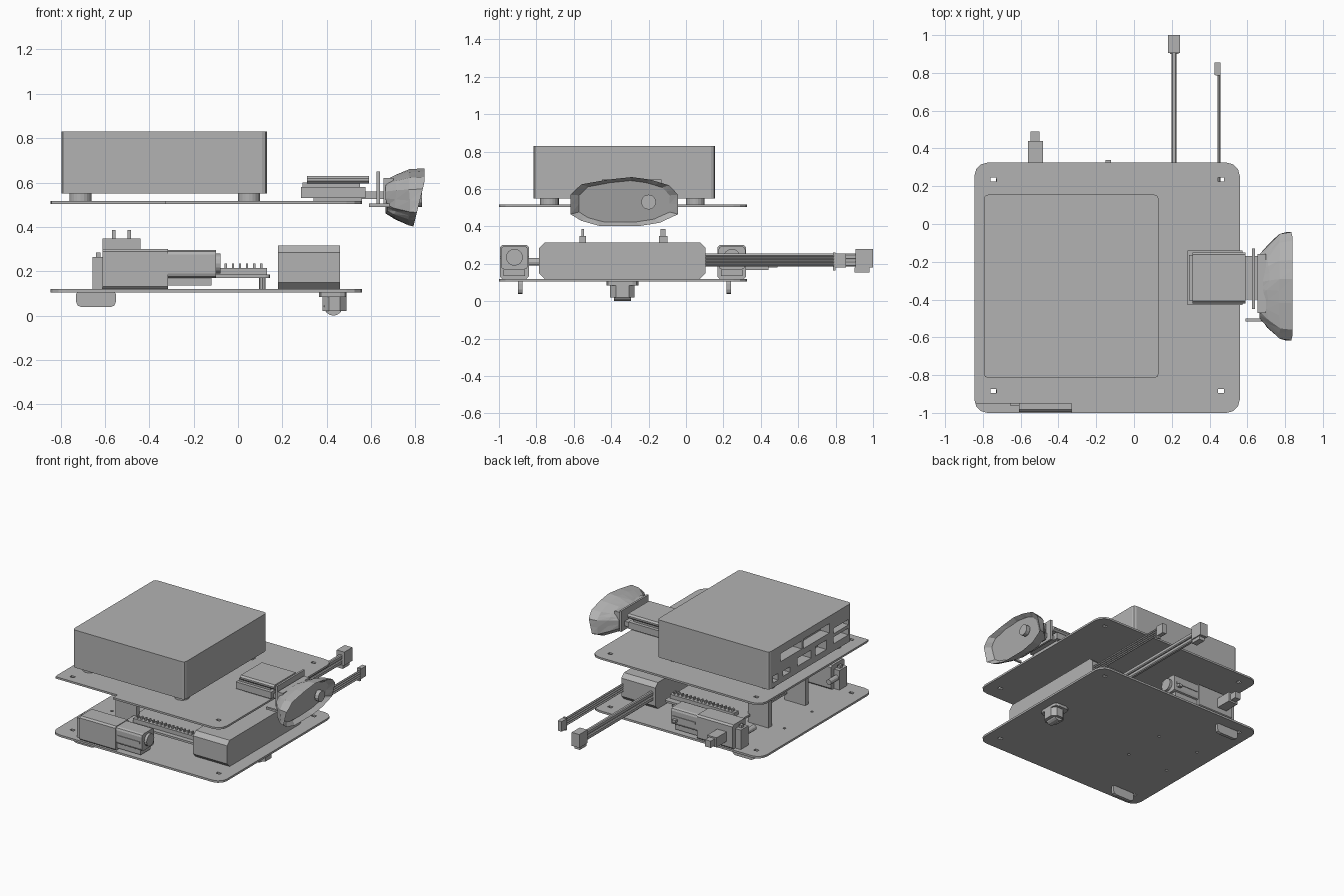
import bpy, bmesh, math, random
from mathutils import Vector

cube = bpy.data.objects.get("Cube")
if cube:
    bpy.data.objects.remove(cube)

grey = bpy.data.materials.new("plain grey")
grey.use_nodes = True
grey.diffuse_color = (0.45, 0.45, 0.45, 1)
grey.node_tree.nodes["Principled BSDF"].inputs["Base Color"].default_value = (0.45, 0.45, 0.45, 1)


def finish(name, bm):
    bmesh.ops.recalc_face_normals(bm, faces=bm.faces)
    mesh = bpy.data.meshes.new(name)
    bm.to_mesh(mesh)
    bm.free()
    mesh.materials.append(grey)
    ob = bpy.data.objects.new(name, mesh)
    bpy.context.collection.objects.link(ob)
    return ob


def box(name, x, y, z, round_axis=None, r=0.0, seg=2):
    """Box from ranges; edges along round_axis are rounded by r."""
    bm = bmesh.new()
    bmesh.ops.create_cube(bm, size=1)
    for v in bm.verts:
        v.co = Vector([lo + (c + 0.5) * (hi - lo) for c, (lo, hi) in zip(v.co, (x, y, z))])
    if round_axis is not None:
        edges = [e for e in bm.edges
                 if abs((e.verts[0].co - e.verts[1].co)[round_axis]) > 1e-4]
        bmesh.ops.bevel(bm, geom=edges, offset=r, segments=seg, profile=0.5, affect='EDGES')
    return finish(name, bm)


def prism(name, pts, z):
    bm = bmesh.new()
    face = bm.faces.new([bm.verts.new((px, py, z[0])) for px, py in pts])
    top = bmesh.ops.extrude_face_region(bm, geom=[face])["geom"]
    for v in top:
        if isinstance(v, bmesh.types.BMVert):
            v.co.z = z[1]
    return finish(name, bm)


def rod(name, centre, r, depth, axis, sides=16):
    bm = bmesh.new()
    bmesh.ops.create_cone(bm, cap_ends=True, segments=sides, radius1=r, radius2=r, depth=depth)
    for v in bm.verts:
        c = v.co.copy()
        v.co = {'x': Vector((c.z, c.x, c.y)), 'y': Vector((c.x, c.z, c.y)), 'z': c}[axis] + Vector(centre)
    return finish(name, bm)


def cut(ob, cutters):
    for c in cutters:
        c.hide_render = True
        c.hide_viewport = True
        c.display_type = 'WIRE'
        mod = ob.modifiers.new("cut", 'BOOLEAN')
        mod.operation = 'DIFFERENCE'
        mod.solver = 'EXACT'
        mod.object = c
    bpy.context.view_layer.update()
    mesh = bpy.data.meshes.new_from_object(
        ob.evaluated_get(bpy.context.evaluated_depsgraph_get()))
    ob.modifiers.clear()
    ob.data = mesh
    for c in cutters:
        bpy.data.objects.remove(c)


# Deck plates with corner slots
L, R, F, B = -0.845, 0.56, -1.0, 0.325


def slots(z):
    return [box("slot_cutter", (x - 0.016, x + 0.016), (y - 0.011, y + 0.011), z)
            for x in (-0.745, 0.46) for y in (0.235, -0.885)]


lower = box("lower_deck", (L, R), (F, B), (0.105, 0.12), 2, 0.07, 3)
holes = [rod("hole_cutter", (x, y, 0.11), 0.01, 0.1, 'z', 10)
         for x in (-0.7, -0.36) for y in (-0.485, -0.16)]
cut(lower, slots((0.05, 0.2)) + holes)

upper = box("upper_deck", (L, R), (F, B), (0.503, 0.517), 2, 0.07, 3)
front_notch = box("notch_cutter", (-0.9, -0.33), (-1.1, -0.95), (0.4, 0.6))
cut(upper, slots((0.4, 0.6)) + [front_notch])

# Computer case with ports on its side and four feet
case = box("computer_case", (-0.795, 0.13), (-0.815, 0.155), (0.55, 0.83), 2, 0.022, 2)
ports = [(-0.23, 0.02, 0.19, 0.06), (-0.555, -0.25, 0.19, 0.07), (-0.34, -0.18, 0.08, 0.06),
         (-0.52, -0.39, 0.08, 0.07), (-0.78, -0.6, 0.08, 0.05), (-0.78, -0.6, 0.15, 0.04),
         (0.05, 0.11, 0.06, 0.05), (-0.09, -0.01, 0.06, 0.04)]
cut(case, [box("port_cutter", (-0.9, -0.72), (y0, y1), (0.55 + h - t / 2, 0.55 + h + t / 2))
           for y0, y1, h, t in ports])
for x in (-0.71, 0.05):
    for y in (-0.73, 0.05):
        rod("case_foot", (x, y, 0.533), 0.05, 0.036, 'z', 20)

# Battery with bevelled rear end
box("battery", (0.18, 0.46), (-0.785, 0.105), (0.12, 0.315), 0, 0.03, 1)


# Battery leads: parallel wires ending in plugs
def lead(name, x0, x1, z0, z1, end, plug, wires):
    step = (z1 - z0) / wires
    for i in range(wires):
        box(name + "_wire", (x0, x1), (0.08, end),
            (z0 + i * step, z0 + (i + 0.85) * step), 1, 0.006, 1)
    px, py, pz = plug
    box(name + "_plug", px, py, pz)


lead("power_lead", 0.198, 0.226, 0.185, 0.26, 0.91, ((0.18, 0.243), (0.905, 1.0), (0.18, 0.28)), 2)
box("power_plug_latch", (0.19, 0.235), (0.9, 0.98), (0.155, 0.18))
lead("balance_lead", 0.443, 0.459, 0.185, 0.25, 0.8, ((0.427, 0.459), (0.79, 0.855), (0.18, 0.255)), 4)
box("balance_plug_latch", (0.432, 0.455), (0.785, 0.8), (0.165, 0.26))

# Drive units at the front and rear edges, with brackets and tabs under the deck
for side, y0, y1, inward, tab in (("front", -0.995, -0.84, 1, -0.887), ("rear", 0.168, 0.322, -1, 0.228)):
    mid = (y0 + y1) / 2
    box(side + "_drive_body", (-0.61, -0.315), (y0, y1), (0.12, 0.3), 0, 0.012, 1)
    box(side + "_gear_housing", (-0.315, -0.1), (y0 + 0.005, y1 - 0.005), (0.17, 0.295), 0, 0.02, 2)
    box(side + "_housing_base", (-0.315, -0.12), (y0 + 0.02, y1 - 0.02), (0.135, 0.17))
    box(side + "_housing_rib", (-0.3, -0.115), (y0, y1), (0.225, 0.24))
    rod(side + "_output_disc", (-0.095, mid, 0.235), 0.045, 0.03, 'x')
    box(side + "_bracket", (-0.655, -0.61), (mid - 0.045, mid + 0.045), (0.12, 0.265))
    box(side + "_bracket_post", (-0.64, -0.62), (mid - 0.015, mid + 0.015), (0.265, 0.285))
    inner = y1 if inward > 0 else y0
    rod(side + "_shaft", (-0.635, inner + inward * 0.02, 0.21), 0.02, 0.09, 'y', 12)
    tab_ob = box(side + "_lower_tab", (-0.73, -0.55), (tab - 0.012, tab + 0.012), (0.038, 0.12), 1, 0.025, 2)

# Rear plug on the drive unit
box("rear_plug", (-0.56, -0.483), (0.3, 0.44), (0.168, 0.24))
box("rear_plug_tip", (-0.547, -0.5), (0.44, 0.49), (0.18, 0.23))
box("rear_pin", (-0.15, -0.122), (0.3, 0.34), (0.2, 0.22))

# Control board with headers, posts and terminals
box("control_board", (-0.46, 0.145), (-0.7, 0.05), (0.17, 0.185), 2, 0.02, 2)
for y in (-0.64, -0.02):
    box("pin_header", (-0.4, 0.13), (y - 0.025, y + 0.025), (0.185, 0.215))
    for i in range(16):
        x = -0.38 + i * 0.032
        box("header_pin", (x, x + 0.01), (y - 0.01, y + 0.01), (0.215, 0.235))
    for x in (-0.43, 0.11):
        rod("board_post", (x, y, 0.145), 0.015, 0.055, 'z', 8)
for y0, y1 in ((-0.57, -0.535), (-0.145, -0.1)):
    box("terminal_block", (-0.61, -0.44), (y0, y1), (0.12, 0.348))
    for x in (-0.56, -0.49):
        box("terminal_pin", (x - 0.007, x + 0.007), (y0 + 0.01, y1 - 0.01), (0.34, 0.385))

# Caster below the lower deck
box("caster_mount", (0.365, 0.49), (-0.425, -0.255), (0.085, 0.106), 2, 0.03, 2)
box("caster_block", (0.38, 0.49), (-0.405, -0.275), (0.02, 0.09), 2, 0.03, 1)
rod("caster_wheel", (0.43, -0.34, 0.042), 0.042, 0.09, 'y', 16)

# Sensor mount on the upper deck
box("mount_base", (0.34, 0.56), (-0.41, -0.16), (0.517, 0.545))
box("mount_body", (0.283, 0.575), (-0.43, -0.14), (0.53, 0.58))
box("mount_lid", (0.31, 0.59), (-0.42, -0.15), (0.595, 0.63), 0, 0.012, 1)
box("mount_core", (0.29, 0.55), (-0.405, -0.165), (0.575, 0.6))
box("mount_arm", (0.55, 0.7), (-0.4, -0.17), (0.525, 0.56))
box("mount_upright", (0.625, 0.64), (-0.45, -0.13), (0.495, 0.65))
box("mount_collar", (0.655, 0.7), (-0.47, -0.16), (0.5, 0.62))
box("mount_pin", (0.59, 0.7), (-0.515, -0.5), (0.49, 0.505))

# Rugged sensor head: flared faceted shell
random.seed(4)
outline = [(-0.617, 0.57), (-0.56, 0.625), (-0.42, 0.65), (-0.29, 0.664), (-0.19, 0.65),
           (-0.09, 0.62), (-0.043, 0.57), (-0.043, 0.465), (-0.14, 0.42), (-0.25, 0.402),
           (-0.46, 0.402), (-0.56, 0.43), (-0.617, 0.465)]
dense = []
for a, b in zip(outline, outline[1:] + outline[:1]):
    dense += [a, ((a[0] + b[0]) / 2, (a[1] + b[1]) / 2)]
bm = bmesh.new()
rings = []
for x, s, noise in ((0.675, 0.6, 0.012), (0.72, 0.78, 0.02), (0.775, 0.97, 0.008), (0.84, 1.0, 0), (0.815, 0.85, 0.01)):
    ring = []
    for y, z in dense:
        lean = max(0, 0.6 - z) * 0.25 * (x > 0.8)
        n = random.uniform(-noise, 0)
        ring.append(bm.verts.new((x - lean + n, -0.33 + (y + 0.33) * (s + n),
                                  0.545 + (z - 0.545) * (s + n))))
    rings.append(ring)
count = len(dense)
for a, b in zip(rings, rings[1:]):
    for i in range(count):
        j = (i + 1) % count
        bm.faces.new((a[i], a[j], b[j]))
        bm.faces.new((a[i], b[j], b[i]))
bm.faces.new(rings[0])
bm.faces.new(rings[-1])
finish("sensor_head", bm)
rod("sensor_lens", (0.815, -0.2, 0.53), 0.04, 0.03, 'x', 12)
